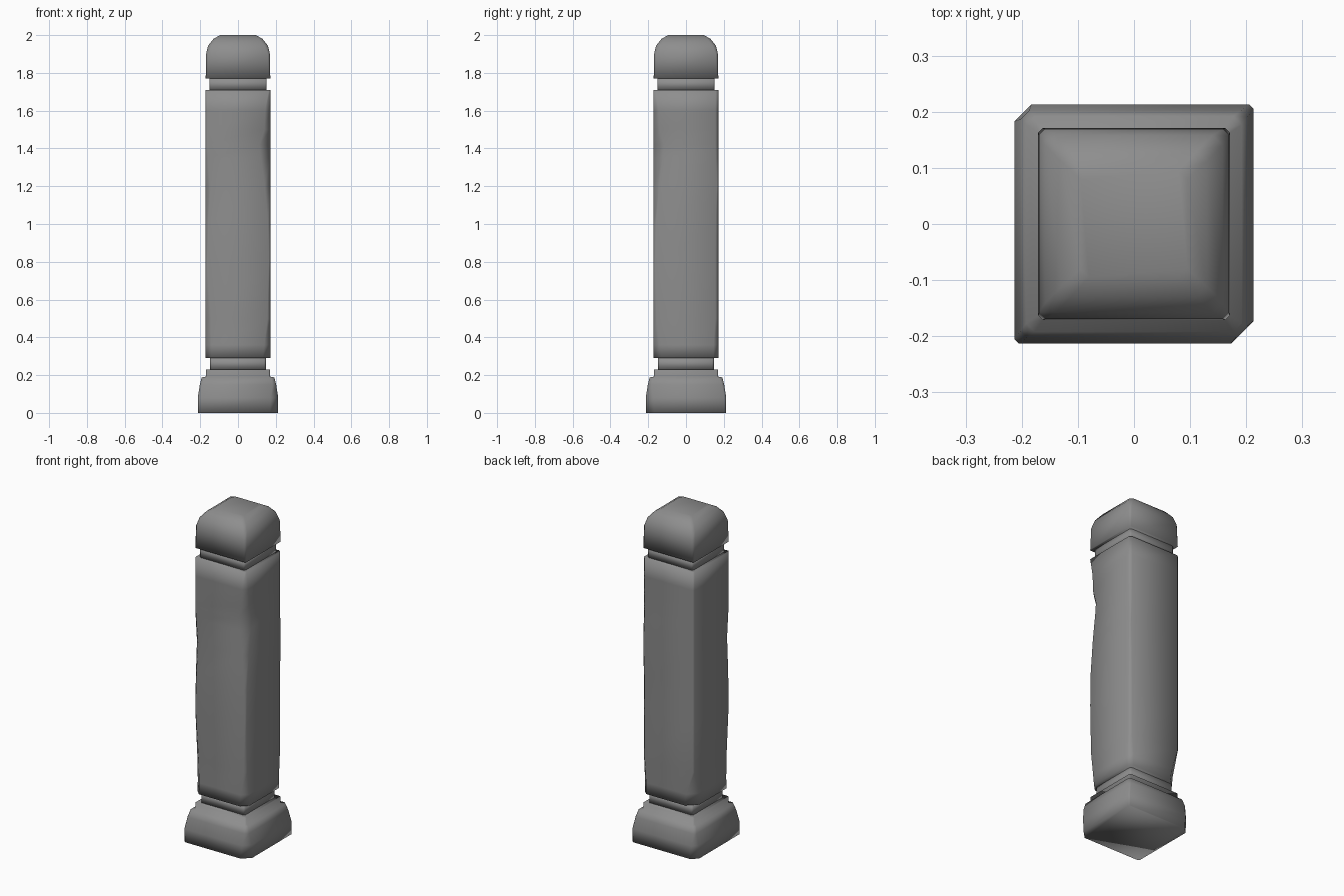
import bpy, bmesh

if "Cube" in bpy.data.objects:
    bpy.data.objects.remove(bpy.data.objects["Cube"])

E = 0.008  # least corner wear
even = [E] * 4

stone = bpy.data.materials.new("dark_stone")
stone.diffuse_color = (0.27, 0.27, 0.27, 1)
stone.use_nodes = True
stone.node_tree.nodes["Principled BSDF"].inputs["Base Color"].default_value = stone.diffuse_color


def ring(bm, z, h, cuts):
    """Square outline with each corner cut by its own amount (++, -+, --, +-)."""
    a, b, c, d = cuts
    pts = [(h, h - a), (h - a, h), (-h + b, h), (-h, h - b),
           (-h, -h + c), (-h + c, -h), (h - d, -h), (h, -h + d)]
    return [bm.verts.new((x, y, z)) for x, y in pts]


def worn_block(name, rows):
    """Fully smooth loft of worn square outlines from bottom to top."""
    bm = bmesh.new()
    rings = [ring(bm, *r) for r in rows]
    for lo, hi in zip(rings, rings[1:]):
        for i in range(8):
            j = (i + 1) % 8
            bm.faces.new((lo[i], lo[j], hi[j], hi[i]))
    bm.faces.new(rings[-1])
    bm.faces.new(rings[0][::-1])
    bmesh.ops.recalc_face_normals(bm, faces=bm.faces[:])
    for f in bm.faces:
        f.smooth = True
    me = bpy.data.meshes.new(name)
    bm.to_mesh(me)
    bm.free()
    me.materials.append(stone)
    ob = bpy.data.objects.new(name, me)
    bpy.context.collection.objects.link(ob)
    return ob


# Flared plinth with two chipped corners, and the thin step on it
worn_block("base", [
    (0.00, 0.213, (E, 0.035, E, 0.045)),
    (0.08, 0.213, (E, 0.030, E, 0.040)),
    (0.15, 0.202, (0.012, 0.015, 0.012, 0.02)),
    (0.188, 0.192, (0.015,) * 4),
    (0.192, 0.170, even),
    (0.23, 0.170, even),
])

# Recessed necks
worn_block("lower_neck", [(0.23, 0.147, even), (0.29, 0.147, even)])
worn_block("upper_neck", [(1.71, 0.152, even), (1.77, 0.152, even)])

# Long shaft with uneven worn edges
worn_block("shaft", [
    (0.29, 0.171, (0.025, 0.060, 0.030, 0.040)),
    (0.36, 0.171, (0.025, 0.050, 0.032, 0.032)),
    (0.50, 0.171, (0.016, E, 0.028, 0.015)),
    (0.80, 0.171, (0.016, E, E, E)),
    (1.00, 0.171, (0.014, E, 0.014, 0.012)),
    (1.20, 0.171, (E, E, 0.024, 0.030)),
    (1.35, 0.171, (0.014, E, 0.012, 0.050)),
    (1.42, 0.171, (0.016, E, E, 0.056)),
    (1.50, 0.171, (0.016, E, E, 0.032)),
    (1.60, 0.171, (0.016, E, E, 0.028)),
    (1.71, 0.171, (0.014, E, E, E)),
])

# Rounded cap
worn_block("cap", [
    (1.77, 0.171, even),
    (1.90, 0.169, (0.012,) * 4),
    (1.945, 0.158, (0.018,) * 4),
    (1.98, 0.130, (0.018,) * 4),
    (2.00, 0.095, (0.015,) * 4),
])
